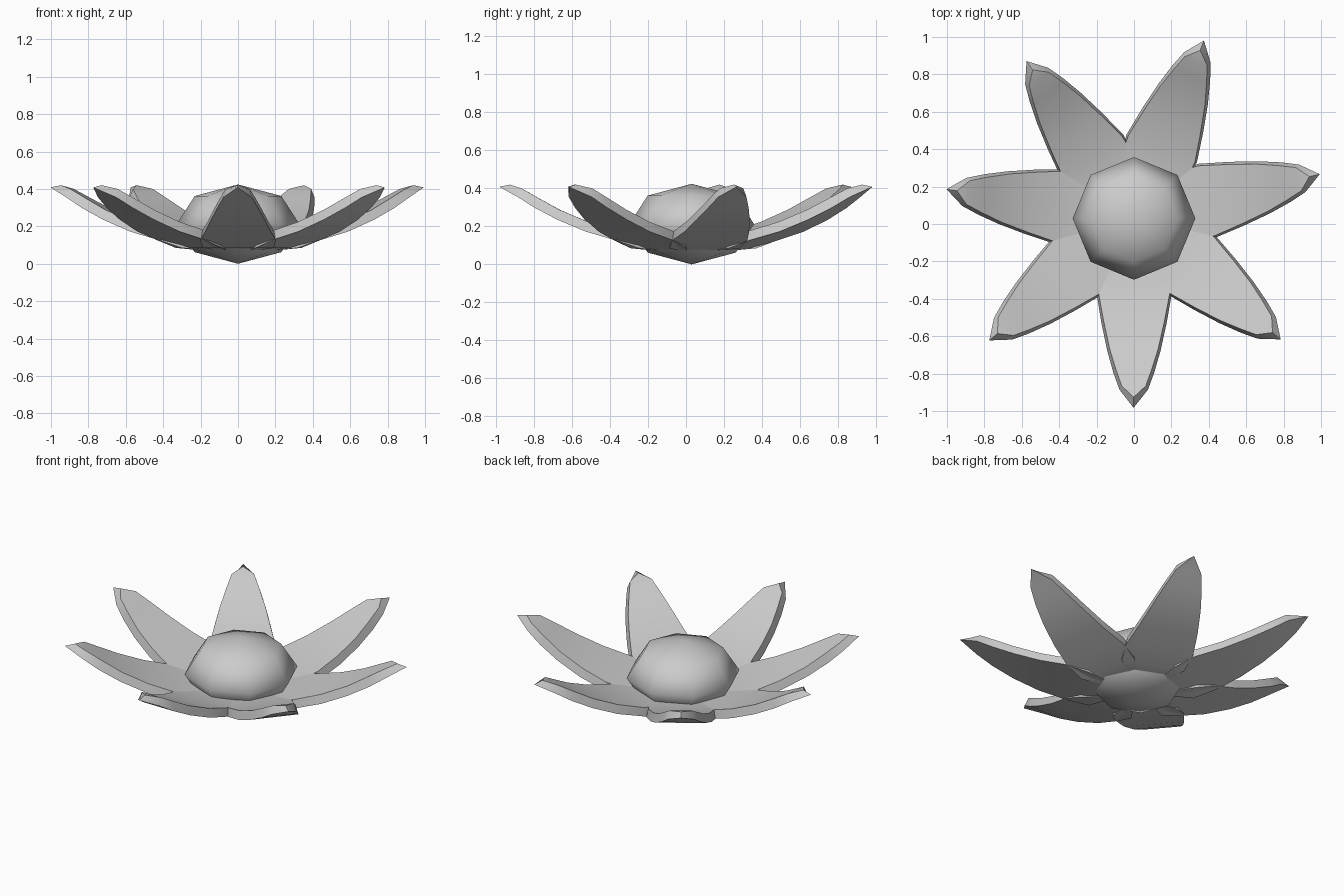
import bpy, bmesh, math

if "Cube" in bpy.data.objects:
    bpy.data.objects.remove(bpy.data.objects["Cube"])

CX, CY = 0.003, 0.034  # flower centre sits slightly behind the origin

# petal stations from base to tip: radius, height, half width
LOWER = [(0.16, 0.07, 0.10), (0.28, 0.085, 0.19), (0.40, 0.126, 0.202),
         (0.56, 0.172, 0.175), (0.71, 0.235, 0.143), (0.83, 0.298, 0.109),
         (0.92, 0.355, 0.076), (1.017, 0.408, 0.0)]
UPPER = [(0.16, 0.14, 0.10), (0.28, 0.152, 0.185), (0.395, 0.177, 0.192),
         (0.55, 0.224, 0.163), (0.70, 0.288, 0.130), (0.81, 0.349, 0.096),
         (0.90, 0.40, 0.064), (0.96, 0.42, 0.0)]


def side(bm, stations):
    """Rows of left/right points ending in a single tip, filled as one sheet."""
    left = [bm.verts.new((r, w, z)) for r, z, w in stations[:-1]]
    right = [bm.verts.new((r, -w, z)) for r, z, w in stations[:-1]]
    r, z, _ = stations[-1]
    tip = bm.verts.new((r, 0, z))
    for i in range(len(left) - 1):
        bm.faces.new((left[i], right[i], right[i + 1], left[i + 1]))
    bm.faces.new((left[-1], right[-1], tip))
    return left + [tip] + right[::-1]


def petal_mesh():
    bm = bmesh.new()
    lo, up = side(bm, LOWER), side(bm, UPPER)
    n = len(lo)
    for i in range(n):  # rim wall
        j = (i + 1) % n
        bm.faces.new((lo[i], lo[j], up[j], up[i]))
    bmesh.ops.recalc_face_normals(bm, faces=bm.faces)
    me = bpy.data.meshes.new("petal")
    bm.to_mesh(me)
    bm.free()
    return me


def smooth(obj, angle):
    bpy.ops.object.select_all(action='DESELECT')
    obj.select_set(True)
    bpy.context.view_layer.objects.active = obj
    bpy.ops.object.shade_smooth_by_angle(angle=math.radians(angle))


# seven slightly irregularly spaced petals
for k, a in enumerate((-139.8, -90.3, -39.8, 13.2, 68.6, 124.6, 171.4)):
    p = bpy.data.objects.new(f"petal_{k + 1}", petal_mesh())
    bpy.context.collection.objects.link(p)
    p.location = (CX, CY, 0)
    p.rotation_euler.z = math.radians(a)
    smooth(p, 50)

# flattened eight-sided flower centre
bpy.ops.mesh.primitive_uv_sphere_add(segments=8, ring_count=4, radius=1,
                                     location=(0, 0.03, 0.212))
c = bpy.context.object
c.name = "flower_centre"
c.scale = (0.328, 0.328, 0.212)
smooth(c, 60)
